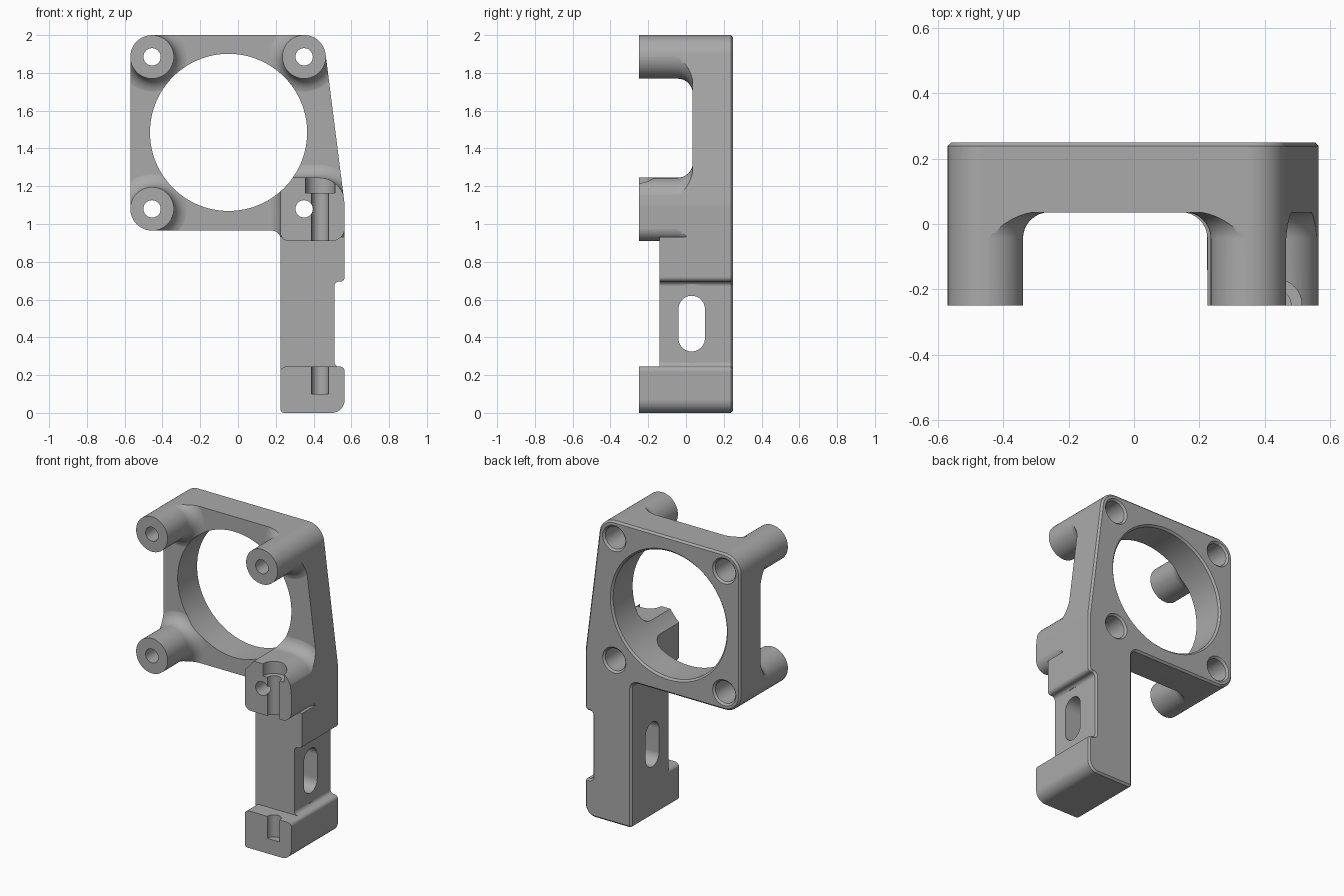
import bpy, bmesh, math
from mathutils import Vector

cube = bpy.data.objects.get("Cube")
if cube:
    bpy.data.objects.remove(cube, do_unlink=True)

grey = bpy.data.materials.new("plain grey")
grey.use_nodes = True
grey.diffuse_color = (0.4, 0.4, 0.4, 1)
grey.node_tree.nodes["Principled BSDF"].inputs["Base Color"].default_value = (0.4, 0.4, 0.4, 1)


def rounded(corners, steps=12):
    """Polygon from (a, b, radius) corners, each one filleted."""
    out = []
    for i, (a, b, r) in enumerate(corners):
        p = Vector((a, b))
        u = (Vector(corners[i - 1][:2]) - p).normalized()
        v = (Vector(corners[(i + 1) % len(corners)][:2]) - p).normalized()
        half = u.angle(v) / 2
        centre = p + (u + v).normalized() * (r / math.sin(half))
        start = p + u * (r / math.tan(half)) - centre
        end = p + v * (r / math.tan(half)) - centre
        sweep = math.atan2(start.x * end.y - start.y * end.x, start.dot(end))
        for k in range(steps + 1):
            t = sweep * k / steps
            c, s = math.cos(t), math.sin(t)
            out.append(centre + Vector((start.x * c - start.y * s, start.x * s + start.y * c)))
    return out


def circle(a, b, r, n=64):
    return [Vector((a + r * math.cos(math.tau * k / n), b + r * math.sin(math.tau * k / n)))
            for k in range(n)]


def rect(a0, a1, b0, b1):
    return [Vector(p) for p in ((a0, b0), (a1, b0), (a1, b1), (a0, b1))]


def slot(a, b0, b1, r):
    e = r * 0.999
    return rounded([(a - r, b0, e), (a + r, b0, e), (a + r, b1, e), (a - r, b1, e)])


def grow(pts, d):
    """Offset a counter-clockwise polygon outward by d."""
    out = []
    for i, p in enumerate(pts):
        e, f = (p - pts[i - 1]).normalized(), (pts[(i + 1) % len(pts)] - p).normalized()
        n, m = Vector((e.y, -e.x)), Vector((f.y, -f.x))
        out.append(p + (n + m) * (d / (1 + n.dot(m))))
    return out


def loft(name, pts, rings, axis="Y"):
    """Solid through (depth, offset) rings of one profile."""
    place = {"X": lambda p, d: (d, p.x, p.y),
             "Y": lambda p, d: (p.x, d, p.y),
             "Z": lambda p, d: (p.x, p.y, d)}[axis]
    bm = bmesh.new()
    loops = [[bm.verts.new(place(p, d)) for p in grow(pts, off)] for d, off in rings]
    n = len(pts)
    for lo, hi in zip(loops, loops[1:]):
        for i in range(n):
            bm.faces.new((lo[i], lo[(i + 1) % n], hi[(i + 1) % n], hi[i]))
    bm.faces.new(loops[0])
    bm.faces.new(loops[-1])
    bmesh.ops.recalc_face_normals(bm, faces=bm.faces)
    mesh = bpy.data.meshes.new(name)
    bm.to_mesh(mesh)
    bm.free()
    mesh.materials.append(grey)
    ob = bpy.data.objects.new(name, mesh)
    bpy.context.collection.objects.link(ob)
    return ob


def combine(target, tool, operation):
    """Apply a boolean and drop the tool."""
    bpy.context.view_layer.objects.active = target
    mod = target.modifiers.new("bool", "BOOLEAN")
    mod.operation, mod.object, mod.solver = operation, tool, "EXACT"
    bpy.ops.object.modifier_apply(modifier=mod.name)
    bpy.data.objects.remove(tool, do_unlink=True)


FRONT, BACK, FACE = -0.25, 0.25, 0.035
EDGE = 0.012
FILLET = 0.08
POSTS = [(-0.455, 1.08), (-0.455, 1.885), (0.35, 1.885)]
HOLES = POSTS + [(0.35, 1.08)]

# Posts and upper lug sweep into the frame with a concave fillet
sweep = [(FRONT - 0.02, 0)]
for k in range(9):
    t = math.pi / 2 * k / 8
    sweep.append((FACE + 0.001 - FILLET * (1 - math.sin(t)), FILLET * (1 - math.cos(t))))
sweep.append((0.1, FILLET))

# Mass with the right depths, larger than the silhouette
body = loft("fan_bracket", rect(-0.7, 0.7, -0.1, 2.1), [(FACE, 0), (0.3, 0)])
arm = loft("arm", rect(0.1, 0.7, -0.1, 0.93), [(-0.14, 0), (0.2, 0)])
combine(arm, loft("arm_side", rect(-0.1, 0.224, -0.2, 1.1), [(-0.3, 0), (0.3, 0)]), "DIFFERENCE")
combine(body, arm, "UNION")
for x, z in POSTS:
    combine(body, loft("post", circle(x, z, 0.1155), sweep), "UNION")
upper = rounded([(0.2245, 0.91, 0.045), (0.5655, 0.91, 0.07),
                 (0.5655, 1.245, 0.135), (0.2245, 1.245, 0.02)])
combine(body, loft("upper_lug", upper, sweep), "UNION")
lower = rounded([(0.2, -0.05, 0.01), (0.6, -0.05, 0.01), (0.6, 0.245, 0.01), (0.2245, 0.245, 0.035)])
combine(body, loft("lower_lug", lower, [(-0.27, 0), (0.15, 0)]), "UNION")

# Silhouette with a chamfered back edge
outline = rounded([(-0.57, 0.965, 0.115), (0.225, 0.965, 0.045), (0.225, 0, 0.02),
                   (0.565, 0, 0.07), (0.565, 0.245, 0.025), (0.51, 0.245, 0.025),
                   (0.51, 0.695, 0.025), (0.565, 0.695, 0.025), (0.565, 1.1, 0.3),
                   (0.451, 2.0, 0.115), (-0.57, 2.0, 0.115)])
combine(body, loft("silhouette", outline, [(FRONT, 0), (BACK - EDGE, 0), (BACK, -EDGE)]), "INTERSECT")

# Large opening and screw holes with counterbores from the back
mouth = [(BACK - EDGE, 0), (BACK + 0.02, EDGE + 0.02)]
combine(body, loft("opening", circle(-0.05, 1.485, 0.416, 128), [(-0.4, 0)] + mouth), "DIFFERENCE")
for x, z in HOLES:
    combine(body, loft("screw_hole", circle(x, z, 0.046, 32), [(-0.4, 0), (0.3, 0)]), "DIFFERENCE")
    combine(body, loft("counterbore", circle(x, z, 0.073, 48), [(-0.12, 0)] + mouth), "DIFFERENCE")

# Side slot with clearance in the notch
combine(body, loft("slot", slot(0.03, 0.325, 0.62, 0.07), [(0.1, 0), (0.7, 0)], "X"), "DIFFERENCE")
combine(body, loft("slot_clearance", slot(0.03, 0.262, 0.682, 0.13), [(0.5101, 0), (0.7, 0)], "X"),
        "DIFFERENCE")

# Pin grooves down the front of the lugs
for r, z0, z1 in ((0.045, 0.8, 1.2), (0.078, 1.165, 1.4), (0.045, 0.1, 0.35)):
    combine(body, loft("groove", circle(0.435, FRONT + 0.003, r, 40), [(z0, 0), (z1, 0)], "Z"),
            "DIFFERENCE")

# Smooth curved surfaces, keep flat faces crisp
bpy.ops.object.select_all(action="DESELECT")
body.select_set(True)
bpy.context.view_layer.objects.active = body
bpy.ops.object.shade_smooth_by_angle(angle=math.radians(28))
weighted = body.modifiers.new("weighted_normals", "WEIGHTED_NORMAL")
weighted.keep_sharp = True
